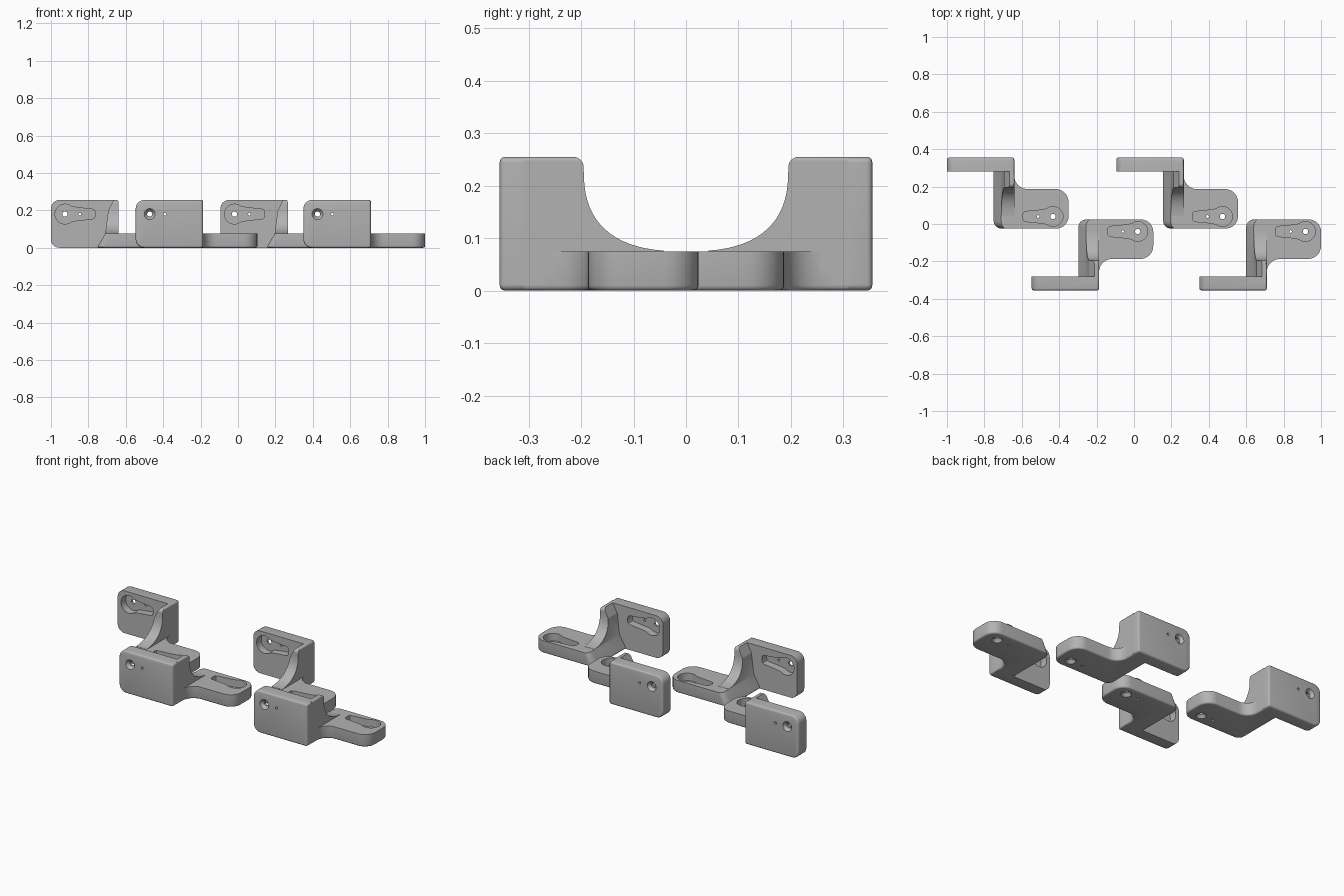
import bpy, bmesh, math
from mathutils import Vector

if "Cube" in bpy.data.objects:
    bpy.data.objects.remove(bpy.data.objects["Cube"])

grey = bpy.data.materials.new("grey_plastic")
grey.diffuse_color = (0.45, 0.45, 0.45, 1)
grey.use_nodes = True
grey.node_tree.nodes["Principled BSDF"].inputs["Base Color"].default_value = grey.diffuse_color

# Axis maps: 2D profile point + depth -> 3D point
XZ = lambda p, d: (p[0], d, p[1])
XY = lambda p, d: (p[0], p[1], d)
YZ = lambda p, d: (d, p[0], p[1])


def rounded(corners, steps=8):
    """Polygon of (a, b, radius) corners with circular fillets."""
    out = []
    for i, (a, b, r) in enumerate(corners):
        c = Vector((a, b))
        if r == 0:
            out.append((a, b))
            continue
        p = (Vector(corners[i - 1][:2]) - c).normalized()
        n = (Vector(corners[(i + 1) % len(corners)][:2]) - c).normalized()
        half = p.angle(n) / 2
        mid = c + (p + n).normalized() * (r / math.sin(half))
        s = c + p * (r / math.tan(half)) - mid
        e = c + n * (r / math.tan(half)) - mid
        sweep = s.angle_signed(e)
        for k in range(steps + 1):
            t = -sweep * k / steps
            out.append((mid.x + s.x * math.cos(t) - s.y * math.sin(t),
                        mid.y + s.x * math.sin(t) + s.y * math.cos(t)))
    return out


def circle(a, b, r, n=24):
    return [(a + r * math.cos(2 * math.pi * k / n), b + r * math.sin(2 * math.pi * k / n))
            for k in range(n)]


def prism(name, loop, axes, d0, d1, soft=0, end_loop=None):
    """Extruded profile; the d0 rim can be softened."""
    bm = bmesh.new()
    first = [bm.verts.new(axes(p, d0)) for p in loop]
    last = [bm.verts.new(axes(p, d1)) for p in (end_loop or loop)]
    n = len(loop)
    cap = bm.faces.new(first)
    bm.faces.new(last[::-1])
    for i in range(n):
        j = (i + 1) % n
        bm.faces.new((first[j], first[i], last[i], last[j]))
    bmesh.ops.recalc_face_normals(bm, faces=bm.faces)
    if soft:
        bmesh.ops.bevel(bm, geom=list(cap.edges), offset=soft, segments=3,
                        profile=0.5, affect='EDGES', clamp_overlap=True)
    me = bpy.data.meshes.new(name)
    bm.to_mesh(me)
    bm.free()
    ob = bpy.data.objects.new(name, me)
    bpy.context.collection.objects.link(ob)
    return ob


def combine(ob, other, op):
    m = ob.modifiers.new("cut", 'BOOLEAN')
    m.operation, m.object, m.solver = op, other, 'EXACT'
    dg = bpy.context.evaluated_depsgraph_get()
    me = bpy.data.meshes.new_from_object(ob.evaluated_get(dg))
    ob.modifiers.clear()
    ob.data = me
    bpy.data.objects.remove(other)


# Upright plate
W, T = 0.36, 0.075
bracket = prism("bracket", rounded([(0, 0, .045), (W, 0, .012), (W, .255, .012), (0, .255, .045)]),
                XZ, -.355, -.28, soft=.01)

# Foot with connecting arm; its left side leans inward towards the top
foot_loop = rounded([(.246, -.31, 0), (W, -.31, 0), (W, -.187, .07), (.65, -.187, .07),
                     (.65, .024, .065), (.246, .024, .04)])
lean = [(u + .044 * max(0, (W - u) / .114), v) for u, v in foot_loop]
combine(bracket, prism("foot", foot_loop, XY, 0, T, soft=.01, end_loop=lean), 'UNION')

# Gusset: swept side curve intersected with a leaning cross-section
side = [(-.31, .04), (-.31, .255)] + rounded([(-.31, .255, 0), (-.195, .255, .02), (-.195, .2, 0)])[1:-1]
for k in range(17):
    t = math.radians(3 + 79 * k / 16)
    e = 2 / 2.6
    side.append((-.195 * math.cos(t) ** e, .235 - .16 * math.sin(t) ** e))
side += [(side[-1][0], .04)]
gusset = prism("gusset", side, YZ, .2, .4)
section = rounded([(.2695, .04, 0), (W, .04, 0), (W, .255, .008), (.335, .255, 0),
                   (.306, .2, .03), (.29, T, 0)])
combine(gusset, prism("section", section, XZ, -.4, .1), 'INTERSECT')
combine(bracket, gusset, 'UNION')

# Teardrop pocket outline
tear = [(.053 * math.cos(math.radians(a)), .053 * math.sin(math.radians(a)))
        for a in range(50, 311, 10)]
lower = [(.058, -.036), (.10, -.031), (.145, -.027), (.156, -.022), (.161, -.012)]
tear += lower + [(a, -b) for a, b in reversed(lower)]

# Pocket, screw holes and countersink in the plate and in the foot
for axes, place, d_out, d_floor, d_in in (
        (XZ, lambda p: (.075 + p[0], .18 + p[1]), -.355, -.325, -.25),
        (XY, lambda p: (.567 - p[0], -.04 + p[1]), 0, .03, .10)):
    loop = lambda pts: [place(p) for p in pts]
    combine(bracket, prism("pocket", loop(tear), axes, d_floor, d_in), 'DIFFERENCE')
    for a, r in ((0, .014), (.08, .007)):
        combine(bracket, prism("hole", loop(circle(a, 0, r)), axes, d_out - .02, d_floor + .01),
                'DIFFERENCE')
    combine(bracket, prism("countersink", loop(circle(0, 0, .031)), axes, d_out - .002, d_out + .018,
                           end_loop=loop(circle(0, 0, .015))), 'DIFFERENCE')

# Four copies, the rear pair mirrored front to back
master = bracket.data
bpy.data.objects.remove(bracket)
for name, x, flip in (("rear_left_bracket", -1, True), ("front_left_bracket", -.547, False),
                      ("rear_right_bracket", -.094, True), ("front_right_bracket", .35, False)):
    bm = bmesh.new()
    bm.from_mesh(master)
    for v in bm.verts:
        v.co.x += x
        if flip:
            v.co.y = -v.co.y
    if flip:
        bmesh.ops.reverse_faces(bm, faces=bm.faces)
    me = bpy.data.meshes.new(name)
    bm.to_mesh(me)
    bm.free()
    me.materials.clear()
    me.materials.append(grey)
    me.shade_smooth()
    me.set_sharp_from_angle(angle=math.radians(32))
    bpy.context.collection.objects.link(bpy.data.objects.new(name, me))
